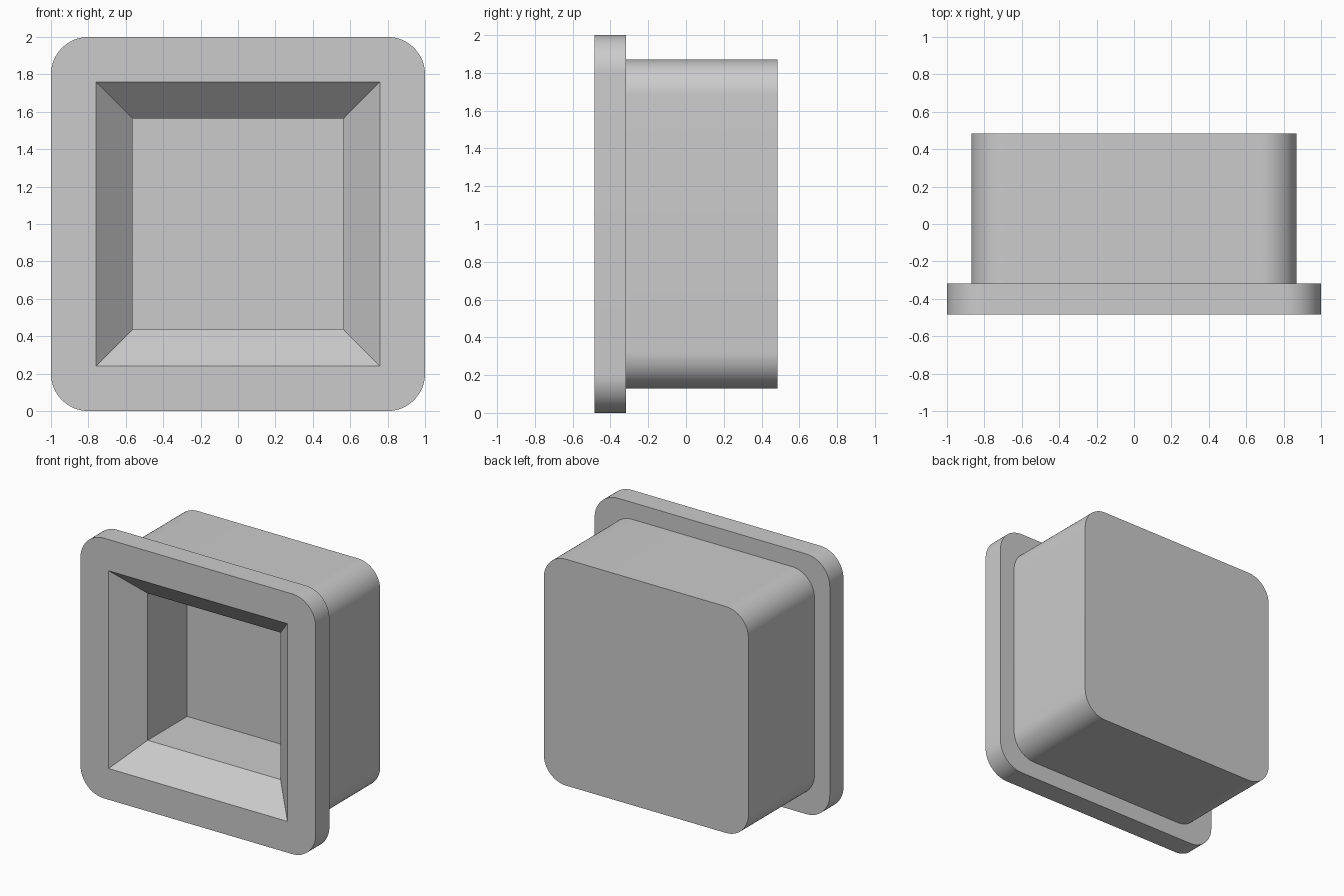
import bpy
import bmesh
from math import cos, sin, pi, radians

cube = bpy.data.objects.get("Cube")
if cube:
    bpy.data.objects.remove(cube, do_unlink=True)

# Single grey material
grey = bpy.data.materials.new("light_grey")
grey.use_nodes = True
colour = (0.6, 0.6, 0.6, 1)
grey.diffuse_color = colour
grey.node_tree.nodes["Principled BSDF"].inputs["Base Color"].default_value = colour

STEPS = 16   # segments per rounded corner


def square_ring(bm, half, radius, y):
    """Square outline with rounded corners in the plane y, centred on z = 1."""
    ring = []
    for corner in range(4):
        middle = pi / 4 + corner * pi / 2
        cx = (half - radius) * (1 if cos(middle) > 0 else -1)
        cz = (half - radius) * (1 if sin(middle) > 0 else -1)
        for i in range(STEPS + 1):
            a = (corner + i / STEPS) * pi / 2
            ring.append(bm.verts.new((cx + radius * cos(a), y, 1 + cz + radius * sin(a))))
    return ring


# Lofted from the recess floor, out over the flange, to the back of the body
sections = [
    (0.565, 0, 0.19),        # recess floor
    (0.565, 0, -0.29),       # end of the sloped mouth
    (0.76, 0, -0.485),       # mouth opening
    (1.0, 0.2, -0.485),      # flange front
    (1.0, 0.2, -0.318),      # flange back
    (0.87, 0.19, -0.318),    # body root
    (0.87, 0.19, 0.485),     # body back
]
bm = bmesh.new()
rings = [square_ring(bm, *s) for s in sections]
for a, b in zip(rings, rings[1:]):
    for i in range(len(a)):
        j = (i + 1) % len(a)
        bm.faces.new((a[i], a[j], b[j], b[i]))
bm.faces.new(rings[0])
bm.faces.new(rings[-1])

# Sharp corners collapse to single points
bmesh.ops.remove_doubles(bm, verts=bm.verts, dist=0.0001)
bmesh.ops.recalc_face_normals(bm, faces=bm.faces)

mesh = bpy.data.meshes.new("flanged_box")
bm.to_mesh(mesh)
bm.free()
mesh.materials.append(grey)
box = bpy.data.objects.new("flanged_box", mesh)
bpy.context.collection.objects.link(box)

bpy.context.view_layer.objects.active = box
box.select_set(True)
bpy.ops.object.shade_smooth_by_angle(angle=radians(30))
